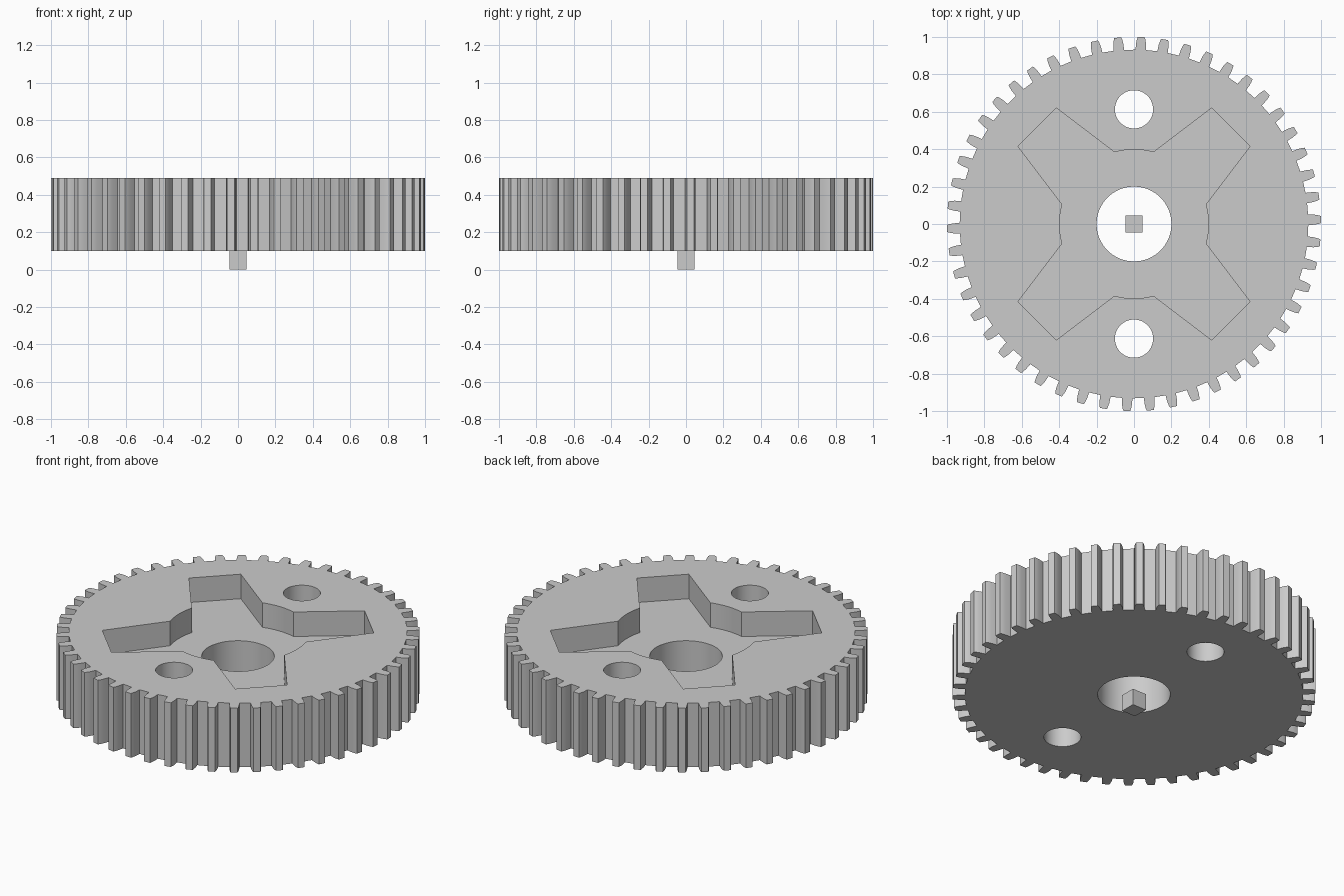
import bpy, bmesh
from math import sin, cos, pi, radians

if "Cube" in bpy.data.objects:
    bpy.data.objects.remove(bpy.data.objects["Cube"])

TEETH = 50
BOTTOM, TOP, FLOOR = 0.10, 0.49, 0.341


def polar(r, a):
    return (r * cos(a), r * sin(a))


def circle(cx, cy, r, n=64):
    return [(cx + r * cos(2 * pi * i / n), cy + r * sin(2 * pi * i / n)) for i in range(n)]


def prism(name, outline, z0, z1):
    """Closed outline extruded from z0 to z1."""
    bm = bmesh.new()
    face = bm.faces.new([bm.verts.new((x, y, z0)) for x, y in outline])
    ext = bmesh.ops.extrude_face_region(bm, geom=[face])
    verts = [v for v in ext["geom"] if isinstance(v, bmesh.types.BMVert)]
    bmesh.ops.translate(bm, verts=verts, vec=(0, 0, z1 - z0))
    bmesh.ops.recalc_face_normals(bm, faces=bm.faces[:])
    mesh = bpy.data.meshes.new(name)
    bm.to_mesh(mesh)
    bm.free()
    obj = bpy.data.objects.new(name, mesh)
    bpy.context.collection.objects.link(obj)
    return obj


def activate(obj):
    bpy.ops.object.select_all(action="DESELECT")
    obj.select_set(True)
    bpy.context.view_layer.objects.active = obj


def cut(target, cutter):
    cutter.hide_render = True
    mod = target.modifiers.new("cut", "BOOLEAN")
    mod.operation = "DIFFERENCE"
    mod.solver = "EXACT"
    mod.object = cutter
    activate(target)
    bpy.ops.object.modifier_apply(modifier=mod.name)
    bpy.data.objects.remove(cutter, do_unlink=True)


# Toothed wheel outline: (radius, half angle) steps up one flank, mirrored down the other
flank = [(0.932, 0.030), (0.967, 0.0275), (0.988, 0.023), (1.0, 0.019)]
outline = []
for i in range(TEETH):
    a = 0.024 + i * 2 * pi / TEETH
    outline += [polar(r, a - h) for r, h in flank]
    outline += [polar(r, a + h) for r, h in reversed(flank)]
gear = prism("gear_wheel", outline, BOTTOM, TOP)

# Cross-shaped pocket: four square-ended arms joined by shallow arcs
pocket = []
for q in range(4):
    a = q * pi / 2
    pocket += [polar(0.398, a - 0.266 + 0.532 * k / 8) for k in range(9)]
    for x, y in ((0.621, 0.416), (0.416, 0.621)):
        pocket.append((x * cos(a) - y * sin(a), x * sin(a) + y * cos(a)))
cut(gear, prism("pocket_cutter", pocket, FLOOR, TOP + 0.2))

# Axle bore and two pin holes
for cx, cy, r in ((0, 0, 0.2), (0, 0.613, 0.102), (0, -0.613, 0.102)):
    cut(gear, prism("hole_cutter", circle(cx, cy, r), BOTTOM - 0.2, TOP + 0.2))

# Small loose cube under the bore
s = 0.046
cube = prism("small_cube", [(-s, -s), (s, -s), (s, s), (-s, s)], 0.0, 0.10)

# One grey for everything
grey = bpy.data.materials.new("light_grey")
grey.diffuse_color = (0.6, 0.6, 0.6, 1)
grey.use_nodes = True
grey.node_tree.nodes["Principled BSDF"].inputs["Base Color"].default_value = grey.diffuse_color
for obj in (gear, cube):
    obj.data.materials.clear()
    obj.data.materials.append(grey)
activate(gear)
bpy.ops.object.shade_smooth_by_angle(angle=radians(20))
